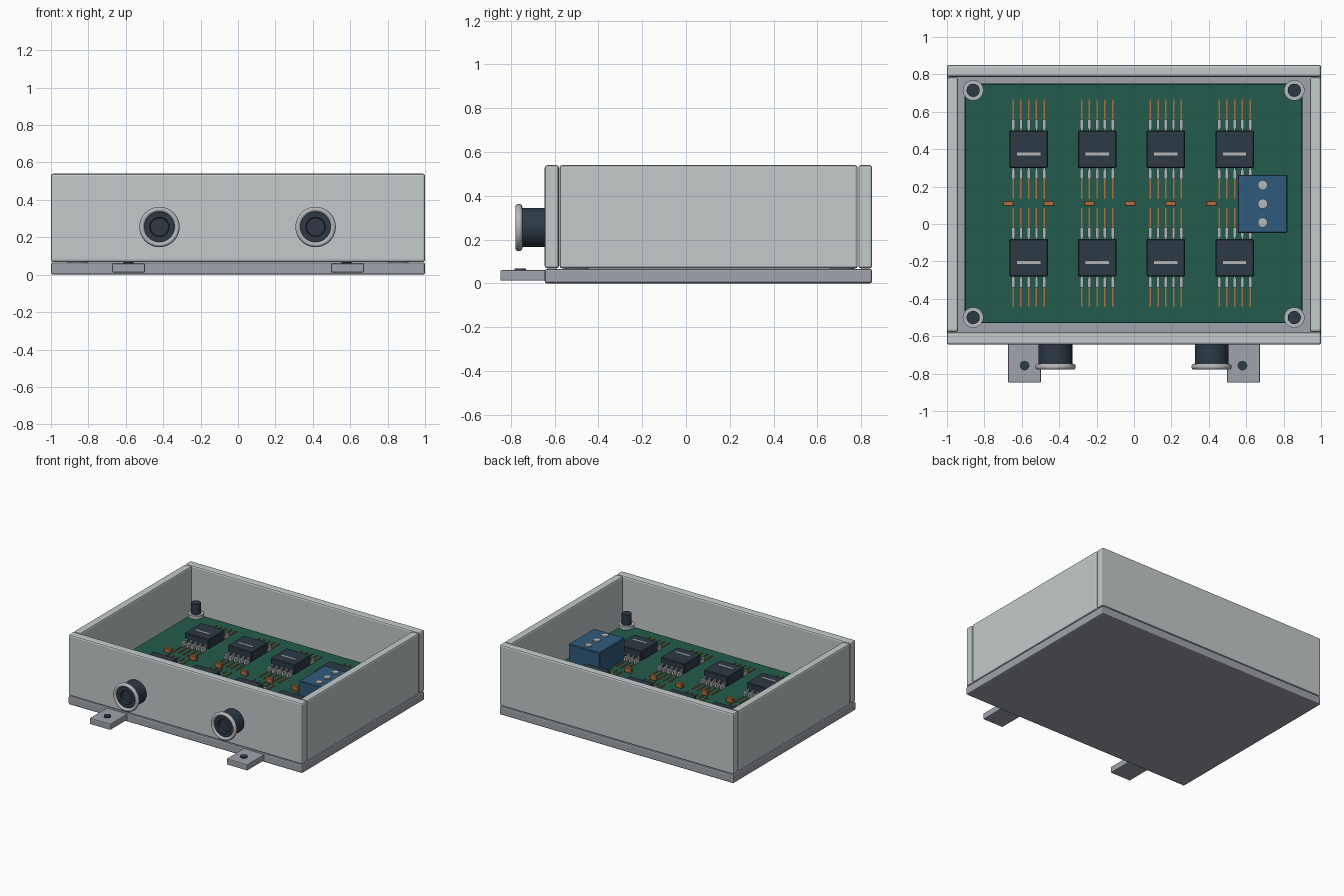
import bpy, bmesh, math
from mathutils import Matrix, Vector

if "Cube" in bpy.data.objects:
    bpy.data.objects.remove(bpy.data.objects["Cube"])


def material(name, rgb):
    m = bpy.data.materials.new(name)
    m.diffuse_color = (*rgb, 1)
    m.use_nodes = True
    m.node_tree.nodes["Principled BSDF"].inputs["Base Color"].default_value = m.diffuse_color
    return m


WALL = material("light grey shell", (0.55, 0.59, 0.60))
BASE = material("mid grey metal", (0.35, 0.37, 0.41))
PIN = material("tinned metal", (0.46, 0.48, 0.50))
DARK = material("dark slate", (0.026, 0.042, 0.060))
GREEN = material("board green", (0.017, 0.105, 0.072))
BLUE = material("terminal blue", (0.028, 0.105, 0.205))
COPPER = material("copper", (0.44, 0.16, 0.05))


def finish(name, bm, mat, bevel=0, segments=2, smooth=False):
    bmesh.ops.recalc_face_normals(bm, faces=bm.faces)
    me = bpy.data.meshes.new(name)
    bm.to_mesh(me)
    bm.free()
    me.materials.append(mat)
    ob = bpy.data.objects.new(name, me)
    bpy.context.collection.objects.link(ob)
    if bevel:
        b = ob.modifiers.new("Bevel", "BEVEL")
        b.width, b.segments = bevel, segments
    if smooth:
        bpy.ops.object.select_all(action='DESELECT')
        ob.select_set(True)
        bpy.context.view_layer.objects.active = ob
        bpy.ops.object.shade_smooth_by_angle(angle=math.radians(35))
    return ob


def boxes(name, spans, mat, bevel=0, segments=2):
    """One object made of boxes given as (x0, x1, y0, y1, z0, z1)."""
    bm = bmesh.new()
    for x0, x1, y0, y1, z0, z1 in spans:
        mat4 = (Matrix.Translation(((x0 + x1) / 2, (y0 + y1) / 2, (z0 + z1) / 2))
                @ Matrix.Diagonal((x1 - x0, y1 - y0, z1 - z0, 1)))
        bmesh.ops.create_cube(bm, size=1, matrix=mat4)
    return finish(name, bm, mat, bevel, segments)


def lathe(name, profile, places, mat, along_front=False, steps=40):
    """Revolve (radius, height) points; along_front points the axis to -y."""
    bm = bmesh.new()
    turn = Matrix.Rotation(math.pi / 2, 4, 'X') if along_front else Matrix()
    for p in places:
        m = Matrix.Translation(p) @ turn
        verts = [bm.verts.new(m @ Vector((r, 0, h))) for r, h in profile]
        edges = [bm.edges.new(e) for e in zip(verts, verts[1:])]
        axis = (m.to_3x3() @ Vector((0, 0, 1)))
        bmesh.ops.spin(bm, geom=verts + edges, cent=p, axis=axis,
                       angle=2 * math.pi, steps=steps)
    bmesh.ops.remove_doubles(bm, verts=bm.verts, dist=0.0005)
    return finish(name, bm, mat, smooth=True)


def cylinder(name, r, z0, z1, places, mat):
    return lathe(name, [(0, z0), (r, z0), (r, z1), (0, z1)],
                 [(x, y, 0) for x, y in places], mat, steps=32)


# Enclosure: base plate and four walls
boxes("base_plate", [(-1, 1, -0.645, 0.85, 0, 0.066)], BASE, 0.01)
boxes("front_wall", [(-1, 1, -0.645, -0.58, 0.068, 0.54)], WALL, 0.012)
boxes("back_wall", [(-1, 1, 0.787, 0.85, 0.068, 0.54)], WALL, 0.012)
for side, s in (("left", -1), ("right", 1)):
    xs = sorted((s * 0.94, s * 1.0))
    boxes(side + "_wall", [(*xs, -0.577, 0.784, 0.068, 0.54)], WALL, 0.012)

# Mounting tabs with their dark holes
for side, s in (("left", -1), ("right", 1)):
    xs = sorted((s * 0.497, s * 0.673))
    boxes(side + "_mounting_tab", [(*xs, -0.848, -0.62, 0.012, 0.06)], BASE, 0.006)
cylinder("tab_holes", 0.026, 0.03, 0.068, [(-0.585, -0.757), (0.58, -0.757)], DARK)

# Front cable connectors: barrel with a bore, and a rounded rim
spots = [(-0.42, 0, 0.255), (0.415, 0, 0.255)]
lathe("connector_barrels", [(0, 0.60), (0.09, 0.60), (0.09, 0.766), (0.052, 0.766),
                            (0.048, 0.745), (0, 0.745)], spots, DARK, True)
ring = [(0.094 + 0.014 * math.cos(a), 0.763 + 0.016 * math.sin(a))
        for a in [i * math.pi / 6 for i in range(13)]]
lathe("connector_rims", ring, spots, PIN, True)

# Circuit board on four standoffs with dark screws
boxes("circuit_board", [(-0.905, 0.9, -0.53, 0.75, 0.16, 0.2)], GREEN, 0.004, 1)
corners = [(x, y) for x in (-0.86, 0.857) for y in (-0.5, 0.715)]
cylinder("standoffs", 0.055, 0.066, 0.225, corners, PIN)
cylinder("standoff_screws", 0.035, 0.2, 0.305, corners, DARK)

# Eight chips, each with five pins and traces per side
bodies, marks, pins, traces = [], [], [], []
for cy in (0.4, -0.18):
    for cx in (-0.563, -0.197, 0.17, 0.538):
        bodies.append((cx - 0.103, cx + 0.103, cy - 0.1, cy + 0.1, 0.208, 0.283))
        marks.append((cx - 0.062, cx + 0.062, cy - 0.033, cy - 0.018, 0.28, 0.287))
        for i in range(-2, 3):
            x = cx + i * 0.0415
            for d in (-1, 1):
                def span(a, b):
                    return sorted((cy + d * a, cy + d * b))
                pins.append((x - 0.006, x + 0.006, *span(0.095, 0.13), 0.225, 0.24))
                pins.append((x - 0.009, x + 0.009, *span(0.11, 0.16), 0.2, 0.232))
                traces.append((x - 0.004, x + 0.004, *span(0.155, 0.265), 0.198, 0.206))
boxes("chip_bodies", bodies, DARK, 0.005, 1)
boxes("chip_marks", marks, PIN)
boxes("chip_pins", pins, PIN)
boxes("board_traces", traces, COPPER)

# Row of small components along the middle
boxes("small_components", [(x - 0.028, x + 0.028, 0.096, 0.122, 0.2, 0.238)
                           for x in (-0.672, -0.455, -0.238, -0.02, 0.197, 0.414)],
      COPPER, 0.003, 1)

# Terminal block with three screws
boxes("terminal_block", [(0.555, 0.82, -0.047, 0.263, 0.2, 0.37)], BLUE, 0.005, 1)
cylinder("terminal_screws", 0.026, 0.36, 0.379,
         [(0.688, y) for y in (0.008, 0.108, 0.208)], PIN)
